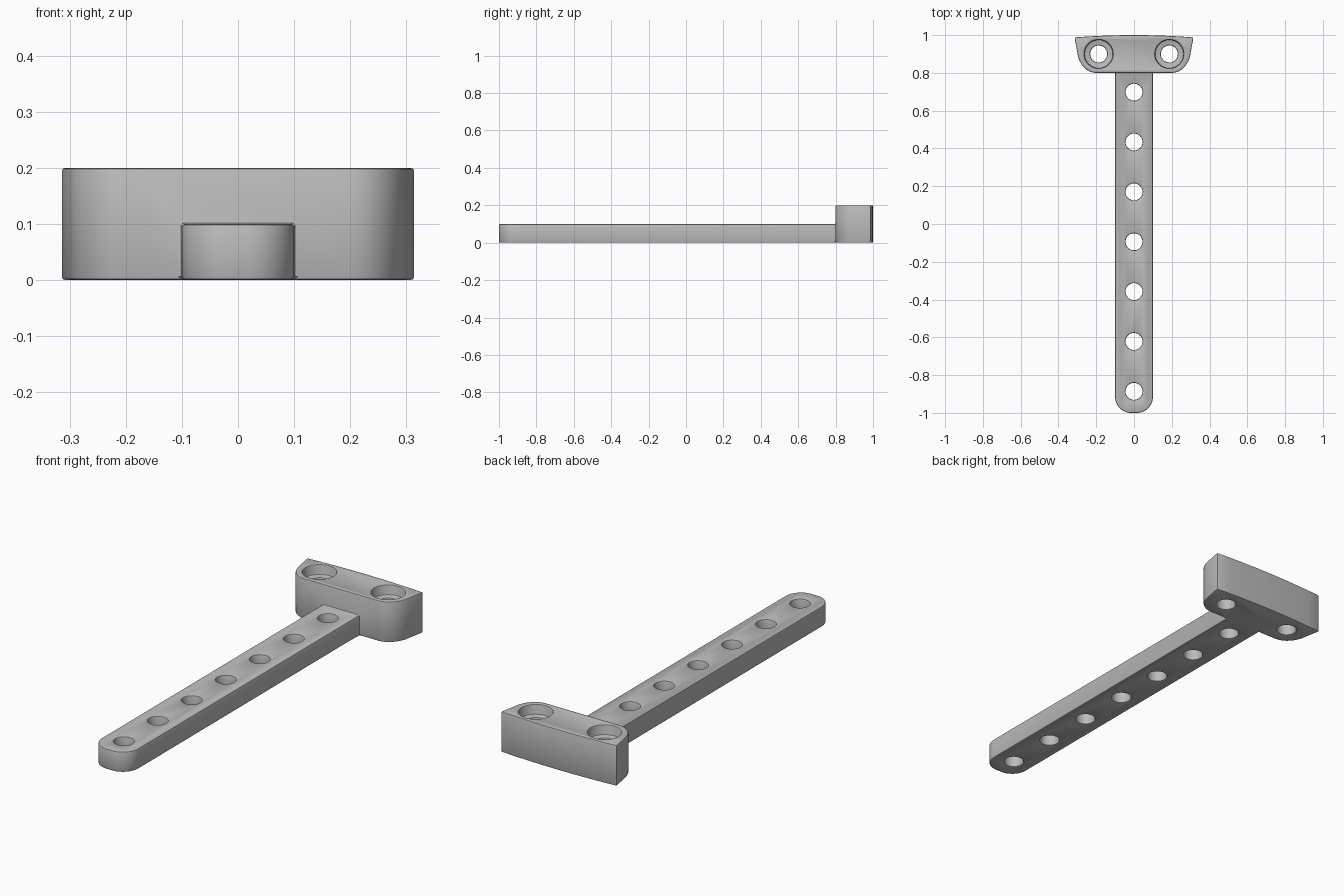
import bpy
import bmesh
from math import cos, sin, pi, radians

old = bpy.data.objects.get("Cube")
if old:
    bpy.data.objects.remove(old, do_unlink=True)

GREY = (0.5, 0.5, 0.5, 1)
mat = bpy.data.materials.new("mid grey")
mat.use_nodes = True
mat.diffuse_color = GREY
mat.node_tree.nodes["Principled BSDF"].inputs["Base Color"].default_value = GREY


def prism(name, outline, z0, z1):
    """Extrude a closed outline from z0 up to z1."""
    bm = bmesh.new()
    face = bm.faces.new([bm.verts.new((x, y, z0)) for x, y in outline])
    top = bmesh.ops.extrude_face_region(bm, geom=[face])["geom"]
    bmesh.ops.translate(bm, vec=(0, 0, z1 - z0),
                        verts=[v for v in top if isinstance(v, bmesh.types.BMVert)])
    bmesh.ops.recalc_face_normals(bm, faces=bm.faces)
    mesh = bpy.data.meshes.new(name)
    bm.to_mesh(mesh)
    bm.free()
    mesh.materials.append(mat)
    obj = bpy.data.objects.new(name, mesh)
    bpy.context.collection.objects.link(obj)
    return obj


def arc(cx, cy, rx, ry, a0, a1, n):
    return [(cx + rx * cos(radians(a0 + (a1 - a0) * i / n)),
             cy + ry * sin(radians(a0 + (a1 - a0) * i / n))) for i in range(n + 1)]


def mirrored(half):
    """Complete a right-hand outline with its mirror image."""
    return half + [(-x, y) for x, y in reversed(half)]


def boolean(obj, other, operation):
    mod = obj.modifiers.new(operation.lower(), 'BOOLEAN')
    mod.object, mod.operation, mod.solver = other, operation, 'EXACT'
    bpy.context.view_layer.objects.active = obj
    bpy.ops.object.modifier_apply(modifier=mod.name)
    bpy.data.objects.remove(other, do_unlink=True)


# Head block: rounded front corners, tapered sides, gently bowed back
corner = arc(0.2, 0.92, 0.1, 0.12, -90, -8, 12)
back = [(x, 1 - 0.012 * (x / 0.315) ** 2) for x in (0.315, 0.24, 0.16, 0.08)]
bracket = prism("bracket", mirrored(corner + back + [(0.001, 1)]), 0, 0.2)

# Arm with a rounded free end
tip = arc(0.015, -0.915, 0.085, 0.085, -90, 0, 12)
arm = prism("arm", mirrored(tip + [(0.1, 0.9)]), 0, 0.1)
boolean(bracket, arm, 'UNION')


def drill(x, y, r, z0, z1):
    ring = arc(x, y, r, r, 0, 360, 32)[:-1]
    boolean(bracket, prism("drill", ring, z0, z1), 'DIFFERENCE')


# Row of holes along the arm
for i in range(7):
    drill(0, 0.698 - 0.264 * i, 0.045, -0.1, 0.3)

# Counterbored screw holes in the head
for side in (-1, 1):
    drill(side * 0.187, 0.9, 0.045, -0.1, 0.3)
    drill(side * 0.187, 0.9, 0.076, 0.15, 0.3)

# Small rounding on all sharp edges
bevel = bracket.modifiers.new("rounding", 'BEVEL')
bevel.width = 0.006
bevel.segments = 2
bevel.limit_method = 'ANGLE'
bevel.angle_limit = radians(40)
bevel.use_clamp_overlap = False

bpy.ops.object.select_all(action='DESELECT')
bracket.select_set(True)
bpy.context.view_layer.objects.active = bracket
bpy.ops.object.modifier_apply(modifier=bevel.name)
bpy.ops.object.shade_smooth_by_angle(angle=radians(30))
